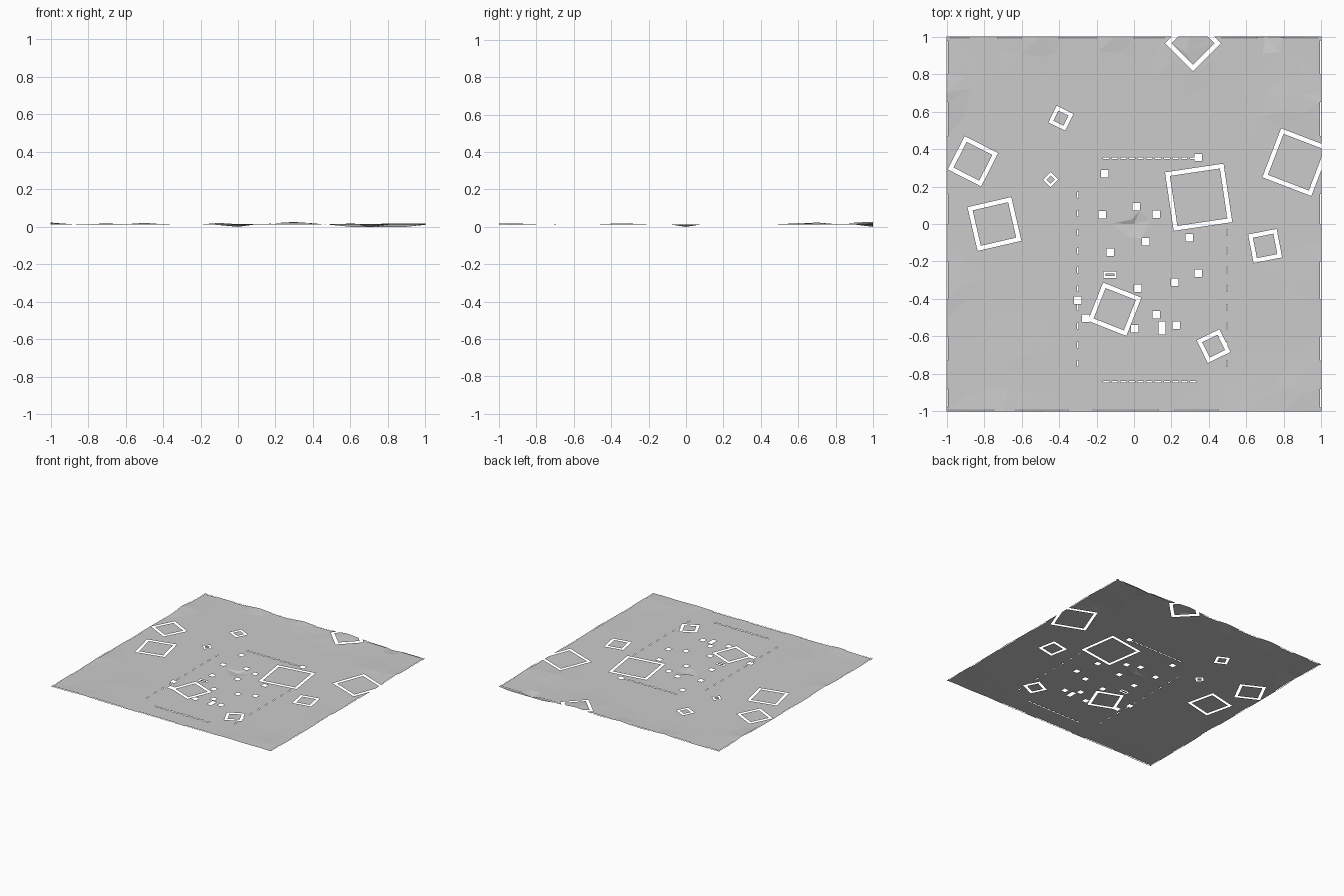
import bpy, math, random
from mathutils import Vector
from mathutils.geometry import delaunay_2d_cdt

if "Cube" in bpy.data.objects:
    bpy.data.objects.remove(bpy.data.objects["Cube"])

random.seed(4)

# cut-outs: (x, y, width, depth, angle in degrees, rim width or 0 for a solid hole)
cuts = []
for x, y, s, a, rim in [
        (-.86, .335, .20, -27, .023), (-.745, 0, .24, 13, .023),
        (-.39, .565, .10, -26, .02), (-.445, .237, .058, 45, .013),
        (.345, .143, .316, 8.5, .023), (.866, .33, .28, -21, .023),
        (.70, -.117, .155, 11, .022), (.425, -.652, .135, 26, .022),
        (-.103, -.455, .22, -21.5, .023), (.315, .965, .212, 45, .025)]:
    cuts.append((x, y, s, s, a, rim))

# small square holes
for x, y in [(.342, .355), (-.155, .267), (.012, .092), (-.17, .05), (.118, .053),
             (.064, -.096), (-.128, -.15), (.294, -.073), (.342, -.262), (.217, -.31),
             (.021, -.342), (-.3, -.406), (-.257, -.503), (.118, -.485),
             (.004, -.56), (.225, -.54)]:
    cuts.append((x, y, .04, .04, 0, 0))
cuts.append((.15, -.555, .036, .07, 0, 0))
cuts.append((-.128, -.27, .07, .034, 0, .01))

# dashed lines around the middle
for i in range(11):
    for y in (.352, -.841):
        cuts.append((-.15 + .0465 * i, y, .032, .008, 0, 0))
for i in range(10):
    for x in (-.3, .497):
        cuts.append((x, .155 - .1 * i, .006, .032, 0, 0))

# narrow slits just inside the border
for a, b in [(-.99, -.75), (-.63, -.35), (-.22, .13), (.22, .45)]:
    cuts.append(((a + b) / 2, -.993, b - a, .007, 0, 0))
for a, b in [(-.98, -.88), (-.73, -.6), (-.4, -.2), (0, .16), (.47, .65), (.8, .98)]:
    cuts.append(((a + b) / 2, .993, b - a, .007, 0, 0))
    for s in (-1, 1):
        cuts.append((s * .995, (a + b) / 2, .005, b - a, 0, 0))


def corners(c, inset=0):
    x, y, w, d, a, _ = c
    ca, sa = math.cos(math.radians(a)), math.sin(math.radians(a))
    return [(x + u * ca - v * sa, y + u * sa + v * ca)
            for u, v in [(sx * (w / 2 - inset), sy * (d / 2 - inset))
                         for sx, sy in ((-1, -1), (1, -1), (1, 1), (-1, 1))]]


def in_cut(p, c):
    x, y, w, d, a, rim = c
    ca, sa = math.cos(math.radians(a)), math.sin(math.radians(a))
    u = abs((p.x - x) * ca + (p.y - y) * sa)
    v = abs(-(p.x - x) * sa + (p.y - y) * ca)
    outside = u > w / 2 or v > d / 2
    inside = rim and u < w / 2 - rim and v < d / 2 - rim
    return not outside and not inside


# low mounds: x, y, radius, height
mounds = [(.3, .97, .12, .016), (.8, .62, .1, .007), (.9, -.92, .12, .007),
          (-.5, 1, .09, .010), (-.09, 1, .08, .010), (-.7, -.98, .09, .007),
          (.6, -1, .12, .006), (1, .6, .1, .008), (1, -.3, .1, .006),
          (-1, .7, .09, .012), (-1, -.35, .1, .007), (-.6, -.7, .1, .003)]


def height(p):
    z = .011
    for x, y, r, h in mounds:
        z += h * math.exp(-((p.x - x) ** 2 + (p.y - y) ** 2) / (r * r))
    if p.y > .999 and .5 < p.x < .98 or (abs(p.x) < .01 and abs(p.y) < .04):
        z = 0
    return z


# triangulate a border, the cut-out outlines and scattered inner points
pts, edges = [], []


def add_loop(loop):
    n = len(pts)
    pts.extend(Vector(p) for p in loop)
    edges.extend((n + i, n + (i + 1) % len(loop)) for i in range(len(loop)))


N = 20
side = [-1 + 2 * i / N for i in range(N)]
add_loop([(t, -1) for t in side] + [(1, t) for t in side]
         + [(-t, 1) for t in side] + [(-1, -t) for t in side])
for c in cuts:
    add_loop(corners(c))
    if c[5]:
        add_loop(corners(c, c[5]))
for i in range(1, N):
    for j in range(1, N):
        pts.append(Vector((-1 + 2 * i / N + random.uniform(-.03, .03),
                           -1 + 2 * j / N + random.uniform(-.03, .03))))
pts.append(Vector((0, 0)))

verts, _, faces, *_ = delaunay_2d_cdt(pts, edges, [], 0, 1e-5)
keep = []
for f in faces:
    m = sum((verts[i] for i in f), Vector((0, 0))) / len(f)
    if max(abs(m.x), abs(m.y)) < 1 and not any(in_cut(m, c) for c in cuts):
        keep.append(list(f))

# ground sheet
used = sorted({i for f in keep for i in f})
remap = {v: k for k, v in enumerate(used)}
mesh = bpy.data.meshes.new("ground_sheet")
mesh.from_pydata([(verts[i].x, verts[i].y, height(verts[i])) for i in used], [],
                 [[remap[i] for i in f] for f in keep])
mesh.update()
ground = bpy.data.objects.new("ground_sheet", mesh)
bpy.context.collection.objects.link(ground)
